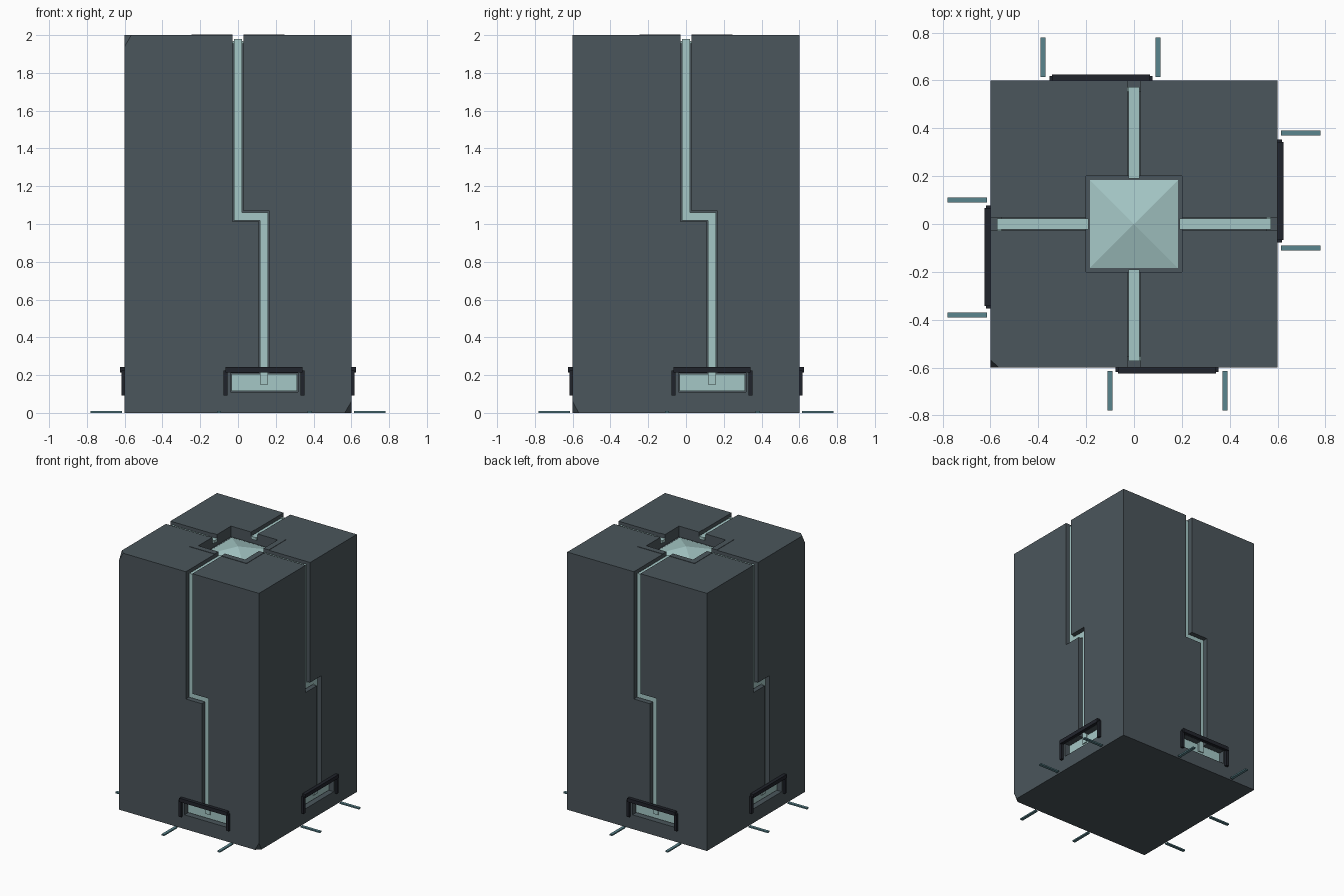
import bpy, bmesh
from math import pi
from mathutils import Matrix, Vector

if "Cube" in bpy.data.objects:
    bpy.data.objects.remove(bpy.data.objects["Cube"], do_unlink=True)


def material(name, rgb):
    m = bpy.data.materials.new(name)
    m.use_nodes = True
    m.diffuse_color = (*rgb, 1)
    m.node_tree.nodes["Principled BSDF"].inputs["Base Color"].default_value = (*rgb, 1)
    return m


slate = material("slate", (0.07, 0.092, 0.106))
glow = material("pale_aqua", (0.376, 0.575, 0.565))
black = material("near_black", (0.0145, 0.0168, 0.024))
teal = material("teal", (0.102, 0.235, 0.27))


def boxes(name, ranges, mat, turn=0):
    """One object made of boxes given as (x0, x1, y0, y1, z0, z1)."""
    bm = bmesh.new()
    for x0, x1, y0, y1, z0, z1 in ranges:
        size = Matrix.Diagonal((x1 - x0, y1 - y0, z1 - z0, 1))
        place = Matrix.Translation(((x0 + x1) / 2, (y0 + y1) / 2, (z0 + z1) / 2))
        bmesh.ops.create_cube(bm, size=1, matrix=Matrix.Rotation(turn * pi / 2, 4, "Z") @ place @ size)
    return finish(name, bm, mat)


def finish(name, bm, mat):
    mesh = bpy.data.meshes.new(name)
    bm.to_mesh(mesh)
    bm.free()
    mesh.materials.append(mat)
    ob = bpy.data.objects.new(name, mesh)
    bpy.context.collection.objects.link(ob)
    return ob


W, H = 0.6, 2.0          # half width and height of the block
SHIFT, JOG = 0.138, 1.04  # sideways step of the groove and its height


def groove(half, depth, back, top, bottom):
    """Stepped channel on the front face."""
    y0, y1 = -W + depth, -W + back
    return [(-half, half, y0, y1, JOG - half, top),
            (half, SHIFT - half, y0, y1, JOG - half, JOG + half),
            (SHIFT - half, SHIFT + half, y0, y1, bottom, JOG + half)]


# Main block with two chipped corners
body = boxes("main_block", [(-W, W, -W, W, 0, H)], slate)
bm = bmesh.new()
bm.from_mesh(body.data)
for sx, z, dz in ((-1, H, -1), (1, 0, 1)):
    a = Vector((sx * (W - 0.035), -W, z))
    b = Vector((sx * W, -W + 0.032, z))
    c = Vector((sx * W, -W, z + dz * 0.06))
    normal = (b - a).cross(c - a).normalized()
    if normal.dot(Vector((sx * W, -W, z)) - a) < 0:
        normal.negate()
    cut = bmesh.ops.bisect_plane(bm, geom=bm.verts[:] + bm.edges[:] + bm.faces[:],
                                 plane_co=a, plane_no=normal, clear_outer=True)
    edges = [e for e in cut["geom_cut"] if isinstance(e, bmesh.types.BMEdge)]
    bmesh.ops.contextual_create(bm, geom=edges)
bmesh.ops.recalc_face_normals(bm, faces=bm.faces[:])
bm.to_mesh(body.data)
bm.free()

# Cut the grooves, lower slots and roof well out of the block
HOLE = 0.2
cutters = [boxes("well_cutter", [(-HOLE, HOLE, -HOLE, HOLE, 1.92, 2.1)], slate)]
for k in range(4):
    parts = groove(0.028, -0.05, 0.045, 2.1, 0.16)
    # overlap the jog with its neighbours so the channel is continuous
    x0, x1, *rest = parts[1]
    parts[1] = (x0 - 0.02, x1 + 0.02, *rest)
    parts += [(-0.04, 0.318, -W - 0.05, -W + 0.05, 0.11, 0.212),
              (-0.028, 0.028, -W - 0.05, -HOLE + 0.05, H - 0.045, 2.1)]
    cutters += [boxes("groove_cutter", [p], slate, k) for p in parts]
for c in cutters:
    c.hide_render = True
    mod = body.modifiers.new("cut", "BOOLEAN")
    mod.operation, mod.solver, mod.object = "DIFFERENCE", "EXACT", c
bpy.context.view_layer.update()
cut_mesh = bpy.data.meshes.new_from_object(body.evaluated_get(bpy.context.evaluated_depsgraph_get()))
body.modifiers.clear()
body.data = cut_mesh
cut_mesh.materials.clear()
cut_mesh.materials.append(slate)
cut_mesh.polygons.foreach_set("material_index", [0] * len(cut_mesh.polygons))
for c in cutters:
    bpy.data.objects.remove(c, do_unlink=True)

# Fittings repeated on all four sides
for k, side in enumerate(("front", "left", "back", "right")):
    boxes(side + "_light_strip", groove(0.022, 0.028, 0.046, H - 0.02, 0.15), glow, k)
    boxes(side + "_roof_strip", [(-0.022, 0.022, -W + 0.028, -HOLE + 0.01, H - 0.046, H - 0.024)], glow, k)
    boxes(side + "_slot_panel", [(-0.034, 0.312, -W + 0.036, -W + 0.051, 0.116, 0.206)], glow, k)
    boxes(side + "_slot_hood", [(-0.067, 0.342, -W - 0.026, -W, 0.213, 0.242),
                                (-0.078, -0.055, -W - 0.018, -W, 0.093, 0.225),
                                (0.33, 0.353, -W - 0.018, -W, 0.093, 0.225)], black, k)
    boxes(side + "_ground_bars", [(x - 0.011, x + 0.011, -0.78, -0.615, 0, 0.01)
                                  for x in (-0.1, 0.38)], teal, k)
    boxes(side + "_roof_collar", [(0.028, 0.245, -0.245, -HOLE, H - 0.002, H + 0.003),
                                  (-0.245, -0.028, -0.245, -HOLE, H - 0.002, H + 0.003),
                                  (-0.245, -0.028, -HOLE, -HOLE, H - 0.002, H + 0.003)][:2], slate, k)
    boxes(side + "_collar_end", [(HOLE, 0.245, -HOLE, -0.028, H - 0.002, H + 0.003),
                                 (-0.245, -HOLE, -HOLE, -0.028, H - 0.002, H + 0.003)][:1], slate, k)

# Shallow crystal pyramid in the roof well
bm = bmesh.new()
bmesh.ops.create_cone(bm, cap_ends=True, segments=4, radius1=0.185 * 2 ** 0.5, radius2=0, depth=0.05,
                      matrix=Matrix.Translation((0, 0, 1.95)) @ Matrix.Rotation(pi / 4, 4, "Z"))
finish("roof_crystal", bm, glow)
boxes("crystal_base", [(-0.185, 0.185, -0.185, 0.185, 1.915, 1.925)], glow)
